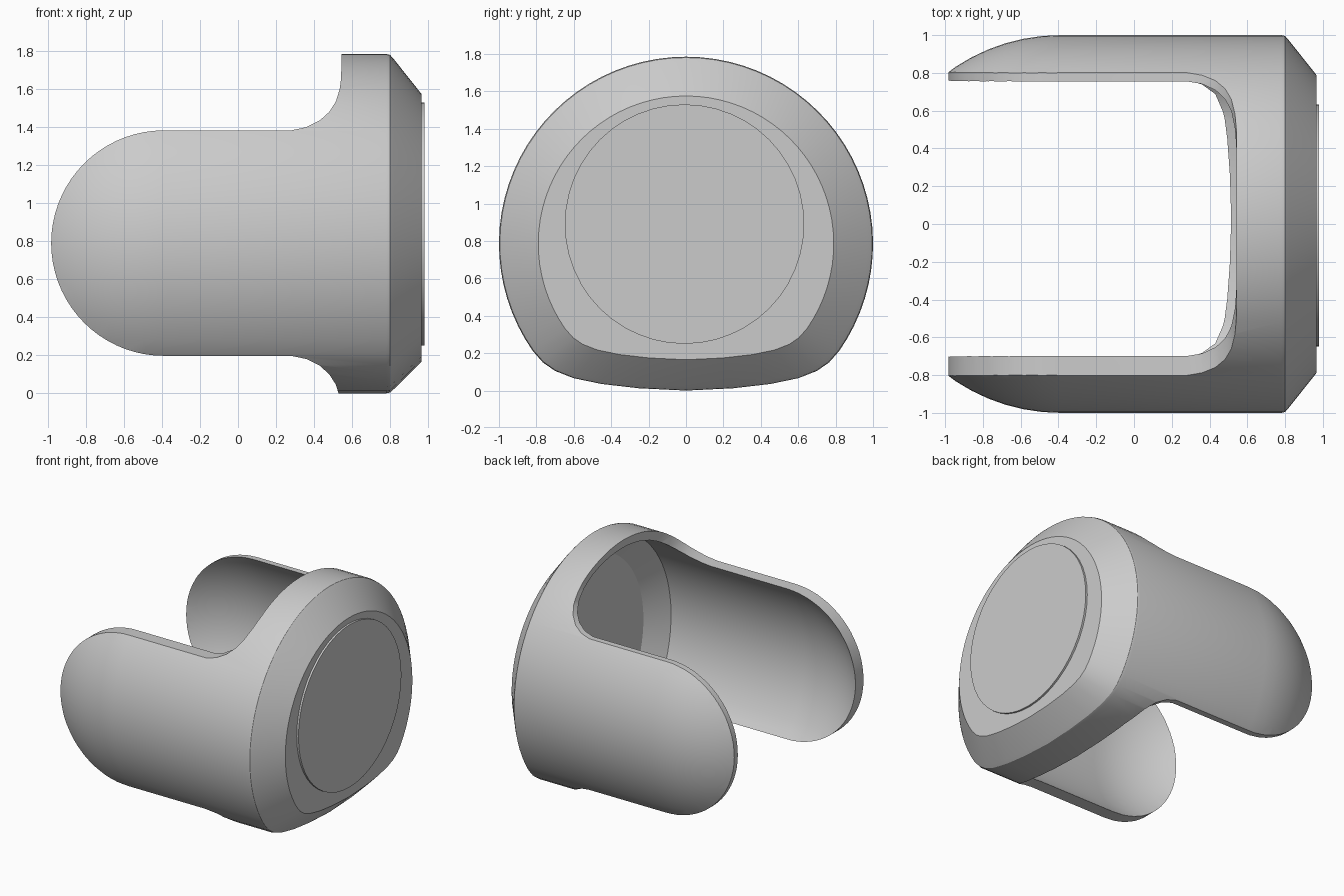
import bpy, bmesh
from math import sin, cos, pi, radians, sqrt

if "Cube" in bpy.data.objects:
    bpy.data.objects.remove(bpy.data.objects["Cube"])

CZ = 0.785  # height of the shell axis


def finish(name, bm):
    bmesh.ops.recalc_face_normals(bm, faces=bm.faces)
    me = bpy.data.meshes.new(name)
    bm.to_mesh(me)
    bm.free()
    ob = bpy.data.objects.new(name, me)
    bpy.context.collection.objects.link(ob)
    return ob


def section():
    # round top, flattened belly, relative to the axis
    a0 = radians(-35)
    pts = [(cos(a), sin(a)) for a in [a0 + (pi - 2 * a0) * i / 56 for i in range(57)]]
    belly = [(0.765, 0.15), (0.70, 0.105), (0.60, 0.066), (0.45, 0.035), (0.25, 0.012)]
    pts += [(-y, z - CZ) for y, z in belly] + [(0, -CZ)]
    pts += [(y, z - CZ) for y, z in reversed(belly)]
    return pts


def loft(name, rings, shift=0.0):
    # rings are (x, scale of the section)
    bm = bmesh.new()
    loops = [[bm.verts.new((x, shift + y * s, CZ + z * s)) for y, z in section()]
             for x, s in rings]
    for a, b in zip(loops, loops[1:]):
        n = len(a)
        for i in range(n):
            bm.faces.new((a[i], a[(i + 1) % n], b[(i + 1) % n], b[i]))
    bm.faces.new(loops[0])
    bm.faces.new(loops[-1])
    return finish(name, bm)


def dome(r, x0=-0.39):
    # rounded open end
    return [(x0 - r * cos(t), r * sin(t)) for t in [pi / 2 * i / 16 for i in range(1, 17)]]


def boolean(ob, cutter, op):
    m = ob.modifiers.new(op.lower(), 'BOOLEAN')
    m.operation, m.object, m.solver = op, cutter, 'EXACT'
    bpy.ops.object.select_all(action='DESELECT')
    bpy.context.view_layer.objects.active = ob
    ob.select_set(True)
    bpy.ops.object.modifier_apply(modifier=m.name)
    bpy.data.objects.remove(cutter)


# shell body and its hollow
shell = loft("shell", dome(1.0) + [(0.78, 1), (0.80, 0.995), (0.822, 0.97), (0.965, 0.79)])
cavity = loft("cavity", dome(0.942) + [(0.77, 0.942), (0.89, 0.77)], 0.028)
boolean(shell, cavity, 'DIFFERENCE')

# side silhouette: two round-ended arms flaring into the cap
R, MZ = 0.593, 0.79
half = [(1.2, 1.2), (0.545, 1.2), (0.543, 0.87), (0.535, 0.81), (0.515, 0.745), (0.48, 0.69),
        (0.43, 0.645), (0.36, 0.61), (0.28, R)]
arc = [(-0.39 - R * sin(t), R * cos(t)) for t in [pi * i / 36 for i in range(37)]]
outline = half + arc + [(x, -z) for x, z in reversed(half)]
bm = bmesh.new()
face = bm.faces.new([bm.verts.new((x, -1.3, MZ + z)) for x, z in outline])
ext = bmesh.ops.extrude_face_region(bm, geom=[face], use_keep_orig=True)
for v in ext["geom"]:
    if isinstance(v, bmesh.types.BMVert):
        v.co.y = 1.3
boolean(shell, finish("silhouette", bm), 'INTERSECT')

# raised round plate on the closed end
bpy.ops.mesh.primitive_cylinder_add(vertices=48, radius=0.64, depth=0.04,
                                    location=(0.96, -0.008, 0.89), rotation=(0, pi / 2, 0))
plate = bpy.context.object
plate.name = "end_plate"

for ob in (shell, plate):
    bpy.ops.object.select_all(action='DESELECT')
    bpy.context.view_layer.objects.active = ob
    ob.select_set(True)
    bpy.ops.object.shade_smooth_by_angle(angle=radians(30))
